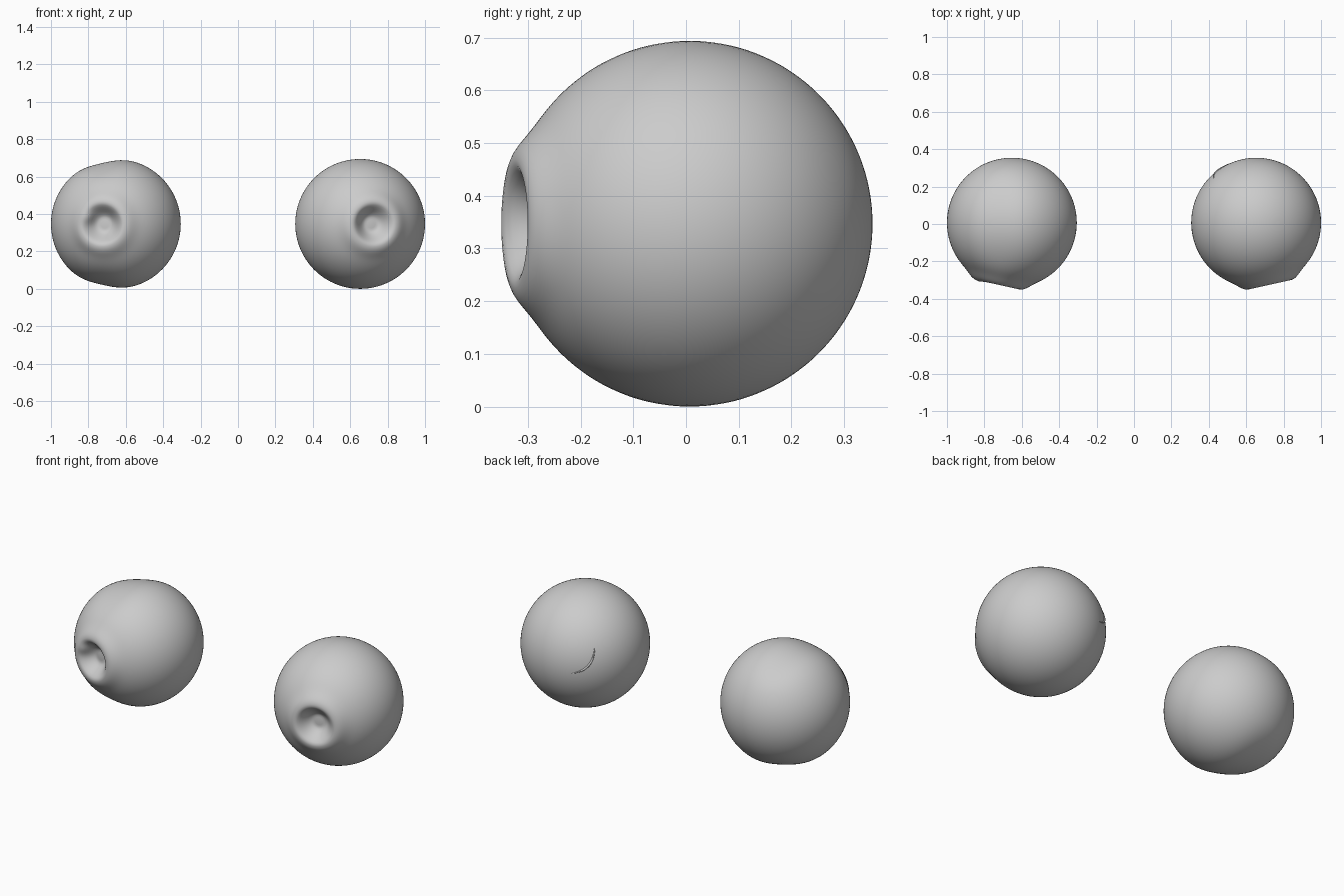
import bpy, bmesh, math
from mathutils import Vector, Matrix

if "Cube" in bpy.data.objects:
    bpy.data.objects.remove(bpy.data.objects["Cube"])

R = 0.347
CX, CY, CZ = 0.653, 0.007, 0.347


def smooth(a, b, x):
    t = max(0.0, min(1.0, (x - a) / (b - a)))
    return t * t * (3 - 2 * t)


def dent_ball(name, side):
    # Sphere with its pole turned to the front, dented at that pole
    bm = bmesh.new()
    bmesh.ops.create_uvsphere(bm, u_segments=96, v_segments=96, radius=R)
    for v in bm.verts:
        if v.co.z > 0:
            t = math.hypot(v.co.x, v.co.y)
            rim = 0.016 * math.exp(-((t - 0.135) / 0.04) ** 2)
            pit = 0.072 * (1 - smooth(0.03, 0.115, t))
            v.co.z += rim - pit
    axis = Vector((0.216 * side, -0.976, 0))
    rot = axis.to_track_quat('Z', 'Y').to_matrix().to_4x4()
    bmesh.ops.transform(bm, matrix=rot, verts=bm.verts)
    if side < 0:
        # Uneven top, underside and dent edge of the left ball
        bump = Vector((-0.14, -0.30, 0.03))
        for v in bm.verts:
            x, z = v.co.x, v.co.z
            w = math.exp(-((x + 0.08) / 0.11) ** 2)
            v.co.z -= 0.014 * w * smooth(0.18, 0.34, abs(z)) * (1 if z > 0 else -1)
            v.co.y -= 0.015 * math.exp(-((v.co - bump).length / 0.035) ** 2)
    bmesh.ops.translate(bm, vec=(CX * side, CY, CZ), verts=bm.verts)
    for f in bm.faces:
        f.smooth = True
    me = bpy.data.meshes.new(name)
    bm.to_mesh(me)
    bm.free()
    ob = bpy.data.objects.new(name, me)
    bpy.context.collection.objects.link(ob)
    return ob


dent_ball("left_ball", -1)
dent_ball("right_ball", 1)

# Thin curved ridge on the back of the right ball
c = Vector((-0.52, 0.742, 0.423))
r = Vector((-0.819, -0.574, 0))
u = Vector((0.243, -0.346, 0.906))
curve = bpy.data.curves.new("back_ridge", 'CURVE')
curve.dimensions = '3D'
curve.bevel_depth = 0.006
curve.bevel_resolution = 3
curve.use_fill_caps = True
sp = curve.splines.new('POLY')
N = 16
sp.points.add(N)
p0, p1, p2 = Vector((0.05, -0.025)), Vector((0.045, -0.15)), Vector((-0.075, -0.165))
for i in range(N + 1):
    t = i / N
    q = p0 * (1 - t) ** 2 + p1 * 2 * t * (1 - t) + p2 * t * t
    p = r * q.x + u * q.y + c * math.sqrt(R * R - q.length_squared)
    p = p.normalized() * (R - 0.001) + Vector((CX, CY, CZ))
    sp.points[i].co = (*p, 1)
    sp.points[i].radius = 0.3 + 0.7 * math.sin(math.pi * t)
bpy.context.collection.objects.link(bpy.data.objects.new("back_ridge", curve))
